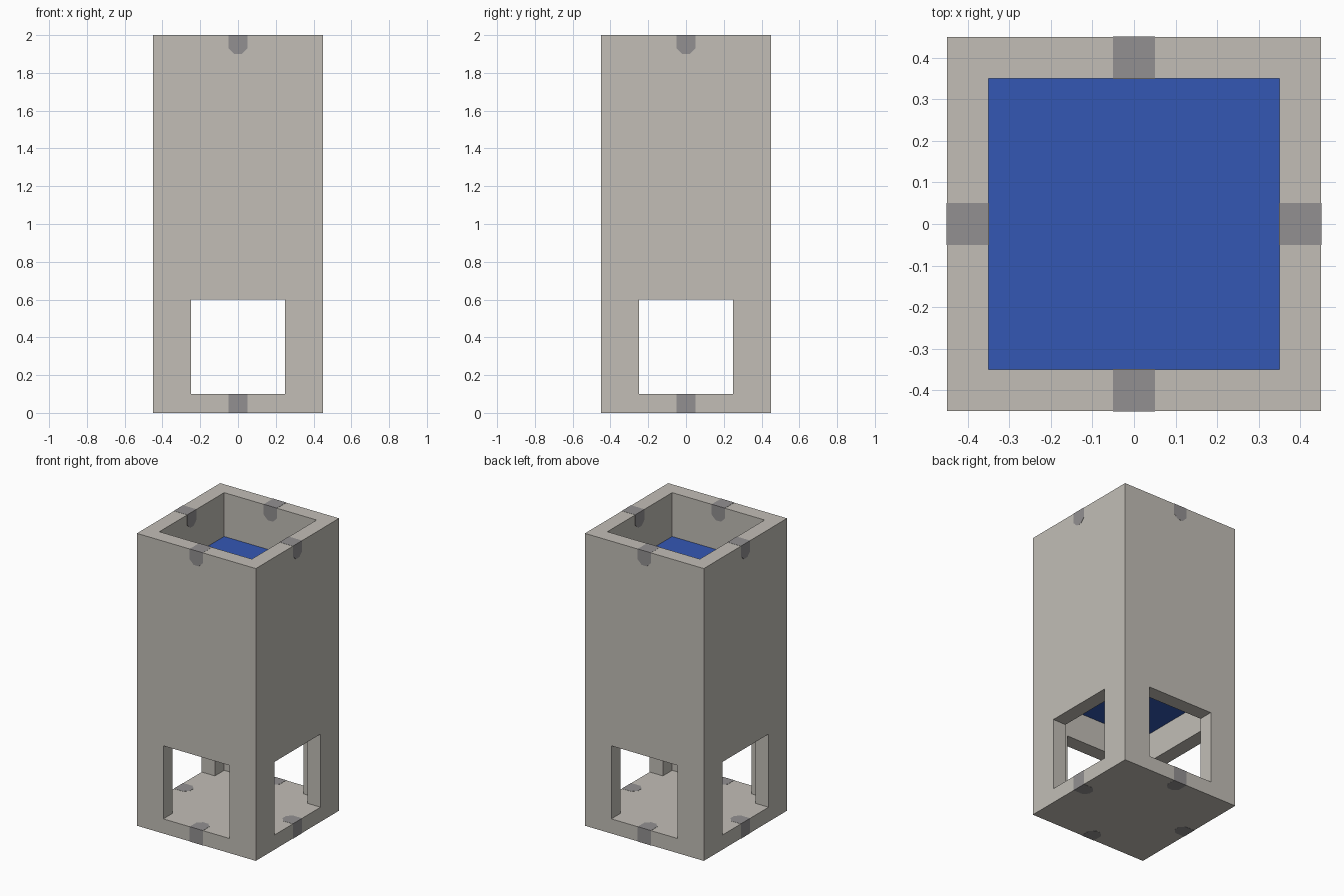
import bpy, bmesh, math
from mathutils import Matrix, Vector

if "Cube" in bpy.data.objects:
    bpy.data.objects.remove(bpy.data.objects["Cube"])

HALF, WALL, TOP = 0.45, 0.1, 2.0
INNER = HALF - WALL
PROUD = 0.001


def material(name, rgb):
    mat = bpy.data.materials.new(name)
    mat.use_nodes = True
    mat.diffuse_color = (*rgb, 1)
    mat.node_tree.nodes["Principled BSDF"].inputs["Base Color"].default_value = (*rgb, 1)
    return mat


def finish(name, bm, mat):
    bmesh.ops.recalc_face_normals(bm, faces=bm.faces[:])
    mesh = bpy.data.meshes.new(name)
    bm.to_mesh(mesh)
    bm.free()
    if mat:
        mesh.materials.append(mat)
    obj = bpy.data.objects.new(name, mesh)
    bpy.context.collection.objects.link(obj)
    return obj


def box(name, half_x, half_y, low, high, mat=None):
    bm = bmesh.new()
    bmesh.ops.create_cube(bm, size=1)
    for v in bm.verts:
        v.co = (v.co.x * 2 * half_x, v.co.y * 2 * half_y,
                low + (v.co.z + 0.5) * (high - low))
    return finish(name, bm, mat)


def inlay(name, place, depth, turn, mat):
    """Prism with a chamfered inner end, turned to one side of the tower."""
    outline = [(-0.05, -PROUD), (0.05, -PROUD), (0.05, 0.07),
               (0.02, 0.1), (-0.02, 0.1), (-0.05, 0.07)]
    bm = bmesh.new()
    face = bm.faces.new([bm.verts.new(place(u, v)) for u, v in outline])
    out = bmesh.ops.extrude_face_region(bm, geom=[face])
    moved = [g for g in out["geom"] if isinstance(g, bmesh.types.BMVert)]
    bmesh.ops.translate(bm, vec=Vector(depth), verts=moved)
    bm.transform(Matrix.Rotation(turn, 4, "Z"))
    return finish(name, bm, mat)


stone = material("warm_grey", (0.54, 0.515, 0.47))
dark = material("dark_grey", (0.29, 0.28, 0.285))
blue = material("blue", (0.034, 0.097, 0.455))

# Tower: open-topped shell with a floor and an opening in each side
tower = box("tower_shell", HALF, HALF, 0, TOP, stone)
cutters = [box("cavity_cutter", INNER, INNER, WALL, TOP + 0.2),
           box("side_opening_cutter", 0.6, 0.25, WALL, 0.6),
           box("front_opening_cutter", 0.25, 0.6, WALL, 0.6)]
for cutter in cutters:
    cut = tower.modifiers.new(cutter.name, "BOOLEAN")
    cut.operation = "DIFFERENCE"
    cut.solver = "EXACT"
    cut.object = cutter
    cutter.hide_render = True
    cutter.hide_viewport = True
    cutter.display_type = "WIRE"

# Bake the cuts and drop the cutters
bpy.context.view_layer.update()
graph = bpy.context.evaluated_depsgraph_get()
baked = bpy.data.meshes.new_from_object(tower.evaluated_get(graph))
tower.modifiers.clear()
tower.data = baked
baked.materials.clear()
baked.materials.append(stone)
for cutter in cutters:
    bpy.data.objects.remove(cutter)

# Block filling the upper cavity
box("blue_filling", INNER, INNER, 0.8, 1.7, blue)

# Inlays through the rim and the floor edge on every side
thick = WALL + 2 * PROUD
for i, side in enumerate(("front", "left", "back", "right")):
    turn = i * math.pi / 2
    inlay(side + "_rim_inlay", lambda u, v: (u, -HALF - PROUD, TOP - v),
          (0, thick, 0), turn, dark)
    inlay(side + "_floor_inlay", lambda u, v: (u, v - HALF, -PROUD),
          (0, 0, thick), turn, dark)
